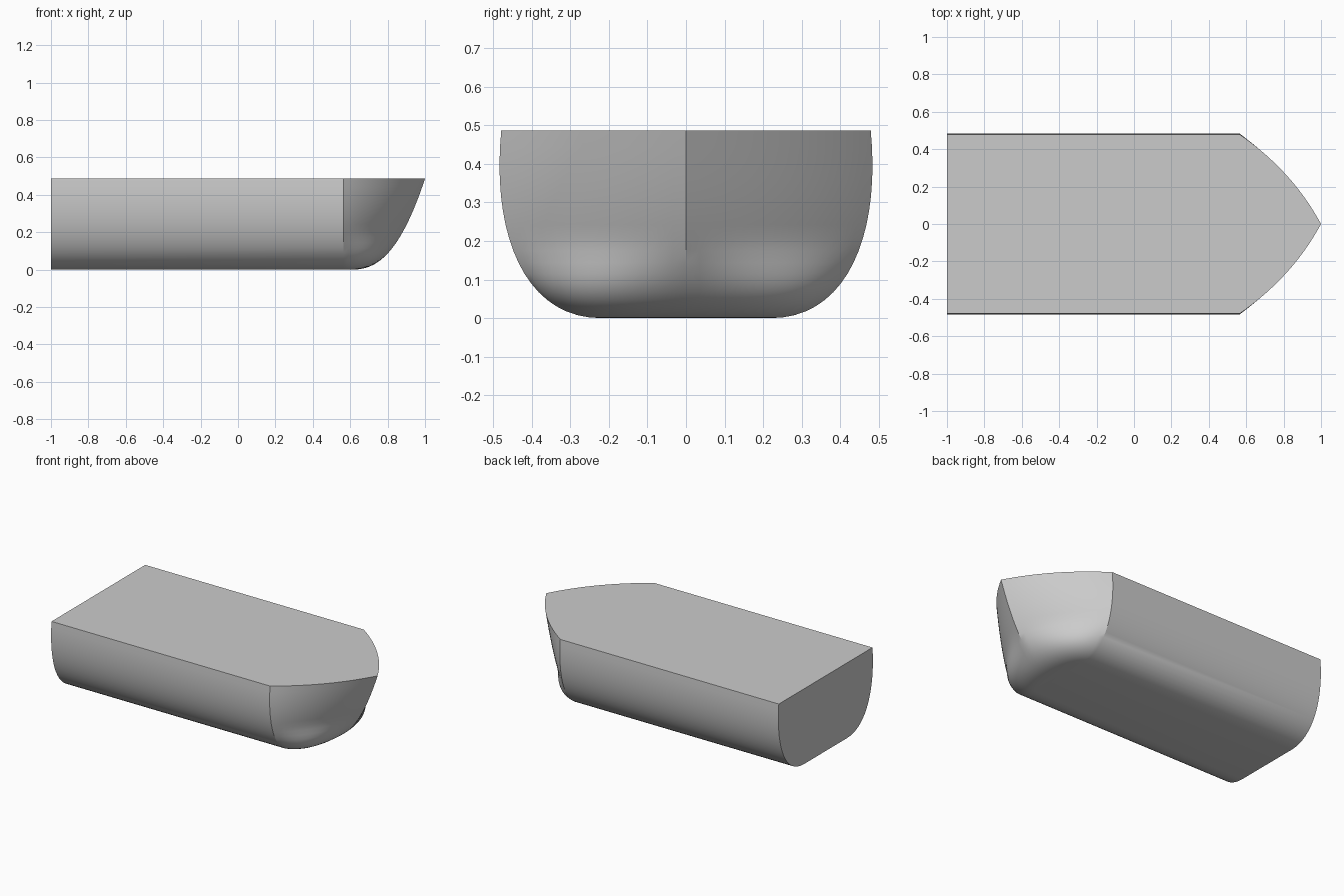
import bpy, bmesh, math

if "Cube" in bpy.data.objects:
    bpy.data.objects.remove(bpy.data.objects["Cube"])

H = 0.487          # deck height
BOW_X = 0.565      # where the straight body meets the bow
LEVELS, BOW_STEPS = 18, 16


def bezier(pts, t):
    # de Casteljau evaluation for any degree
    while len(pts) > 1:
        pts = [tuple(a + (b - a) * t for a, b in zip(p, q)) for p, q in zip(pts, pts[1:])]
    return pts[0]


def waterline(t):
    # outline of the hull at one height, stern right -> stem -> stern left
    w, z = bezier([(0.22, 0), (0.42, 0), (0.505, 0.22), (0.479, H)], t)
    k = z / H
    stem = 0.60 + 0.40 * k ** 0.4
    s = min(1, k / 0.45)
    s = s * s * (3 - 2 * s)                  # round nose low down, sharp higher up
    cu, cv = 1 + (0.646 - 1) * s, 0.85 + (0.594 - 0.85) * s
    ctrl = (BOW_X + (stem - BOW_X) * cu, w * cv)
    bow = [bezier([(BOW_X, w), ctrl, (stem, 0)], i / BOW_STEPS) for i in range(BOW_STEPS + 1)]
    half = [(-1, w)] + bow
    return [(x, -y, z) for x, y in half] + [(x, y, z) for x, y in reversed(half[:-1])]


# Hull: skin between the stacked waterlines
bm = bmesh.new()
rings = [[bm.verts.new(p) for p in waterline(i / LEVELS)] for i in range(LEVELS + 1)]
for a, b in zip(rings, rings[1:]):
    for i in range(len(a) - 1):
        bm.faces.new((a[i], a[i + 1], b[i + 1], b[i]))

# Deck, flat bottom and transom
bm.faces.new(rings[-1])
bm.faces.new(rings[0][::-1])
bm.faces.new([r[0] for r in rings] + [r[-1] for r in reversed(rings)])
bmesh.ops.recalc_face_normals(bm, faces=bm.faces)

mesh = bpy.data.meshes.new("boat_hull")
bm.to_mesh(mesh)
bm.free()
hull = bpy.data.objects.new("boat_hull", mesh)
bpy.context.collection.objects.link(hull)
bpy.context.view_layer.objects.active = hull
hull.select_set(True)
bpy.ops.object.shade_smooth_by_angle(angle=math.radians(25))
